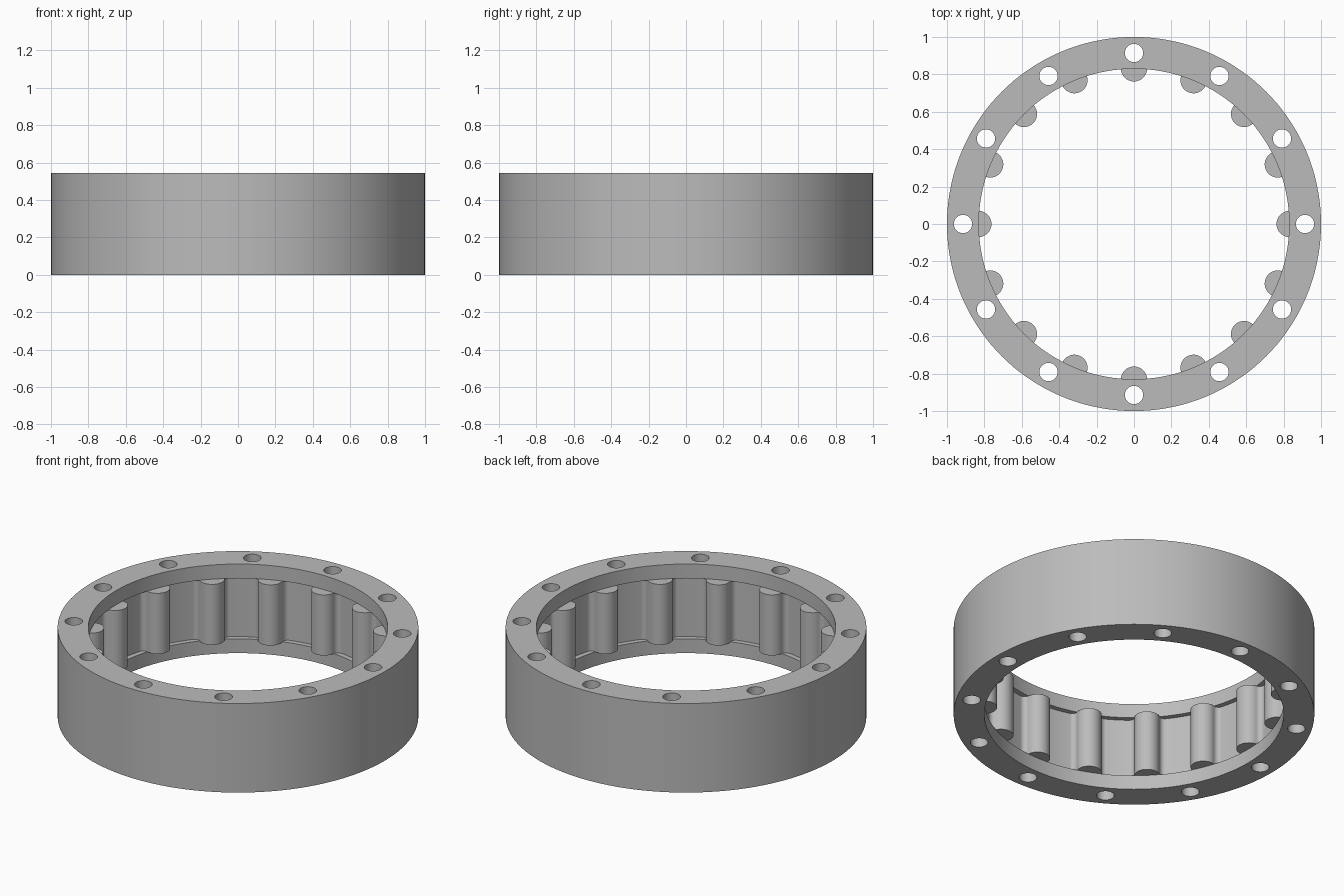
import bpy, bmesh, math
from mathutils import Vector, Matrix

if "Cube" in bpy.data.objects:
    bpy.data.objects.remove(bpy.data.objects["Cube"])

HEIGHT, LIP = 0.545, 0.087
OUTER, BORE, GROOVE = 1.0, 0.83, 0.86
PIN_AT, PIN_R, FILLET, PINS = 0.832, 0.07, 0.03, 16
HOLE_AT, HOLE_R, HOLES = 0.914, 0.049, 12

steel = bpy.data.materials.new("grey metal")
steel.use_nodes = True
grey = (0.5, 0.5, 0.5, 1)
steel.diffuse_color = grey
steel.node_tree.nodes["Principled BSDF"].inputs["Base Color"].default_value = grey


def make_object(name, bm):
    bmesh.ops.recalc_face_normals(bm, faces=bm.faces)
    mesh = bpy.data.meshes.new(name)
    bm.to_mesh(mesh)
    bm.free()
    mesh.materials.append(steel)
    obj = bpy.data.objects.new(name, mesh)
    bpy.context.collection.objects.link(obj)
    return obj


def activate(obj):
    bpy.ops.object.select_all(action='DESELECT')
    obj.select_set(True)
    bpy.context.view_layer.objects.active = obj


def arc(center, radius, start, end, steps):
    for i in range(steps + 1):
        a = start + (end - start) * i / steps
        yield Vector((center[0] + radius * math.cos(a), center[1] + radius * math.sin(a)))


# Ring housing: turned section with a lip above and below the inner groove
section = [(OUTER, 0), (OUTER, HEIGHT), (BORE, HEIGHT), (BORE, HEIGHT - LIP),
           (GROOVE, HEIGHT - LIP), (GROOVE, LIP), (BORE, LIP), (BORE, 0)]
bm = bmesh.new()
SEG = 144
rows = []
for i in range(SEG):
    a = math.tau * i / SEG
    rows.append([bm.verts.new((r * math.cos(a), r * math.sin(a), z)) for r, z in section])
for i in range(SEG):
    p, q = rows[i], rows[(i + 1) % SEG]
    for j in range(len(section)):
        k = (j + 1) % len(section)
        bm.faces.new((p[j], q[j], q[k], p[k]))
housing = make_object("ring_housing", bm)

# Bolt holes through the full height
bm = bmesh.new()
for i in range(HOLES):
    a = math.tau * i / HOLES
    spot = Matrix.Translation((HOLE_AT * math.cos(a), HOLE_AT * math.sin(a), HEIGHT / 2))
    bmesh.ops.create_cone(bm, cap_ends=True, segments=32, radius1=HOLE_R, radius2=HOLE_R,
                          depth=HEIGHT * 2, matrix=spot)
cutter = make_object("bolt_hole_cutter", bm)
cutter.hide_render = True
cut = housing.modifiers.new("bolt_holes", 'BOOLEAN')
cut.operation, cut.solver, cut.object = 'DIFFERENCE', 'EXACT', cutter
activate(housing)
bpy.ops.object.modifier_apply(modifier=cut.name)
bpy.data.objects.remove(cutter)
bpy.ops.object.shade_smooth_by_angle()

# Half of a pin outline: round nose, then a fillet running into the groove wall
wall, reach = GROOVE - FILLET, PIN_R + FILLET
fx = (wall ** 2 + PIN_AT ** 2 - reach ** 2) / (2 * PIN_AT)
fy = math.sqrt(wall ** 2 - fx ** 2)
touch = math.atan2(fy, fx - PIN_AT)
half = list(arc((PIN_AT, 0), PIN_R, math.pi, touch, 12))
half += list(arc((fx, fy), FILLET, touch - math.pi, math.atan2(fy, fx), 10))[1:]
half.append(half[-1] * ((GROOVE + 0.004) / GROOVE))
outline = half + [Vector((p.x, -p.y)) for p in reversed(half[1:])]

# Pins standing between the two lips
bm = bmesh.new()
for i in range(PINS):
    turn = Matrix.Rotation(math.tau * i / PINS, 3, 'Z')
    low = [bm.verts.new(turn @ Vector((p.x, p.y, LIP))) for p in outline]
    high = [bm.verts.new(turn @ Vector((p.x, p.y, HEIGHT - LIP))) for p in outline]
    bm.faces.new(low)
    bm.faces.new(high)
    for j in range(len(outline)):
        k = (j + 1) % len(outline)
        bm.faces.new((low[j], low[k], high[k], high[j]))
activate(make_object("inner_pins", bm))
bpy.ops.object.shade_smooth_by_angle()
